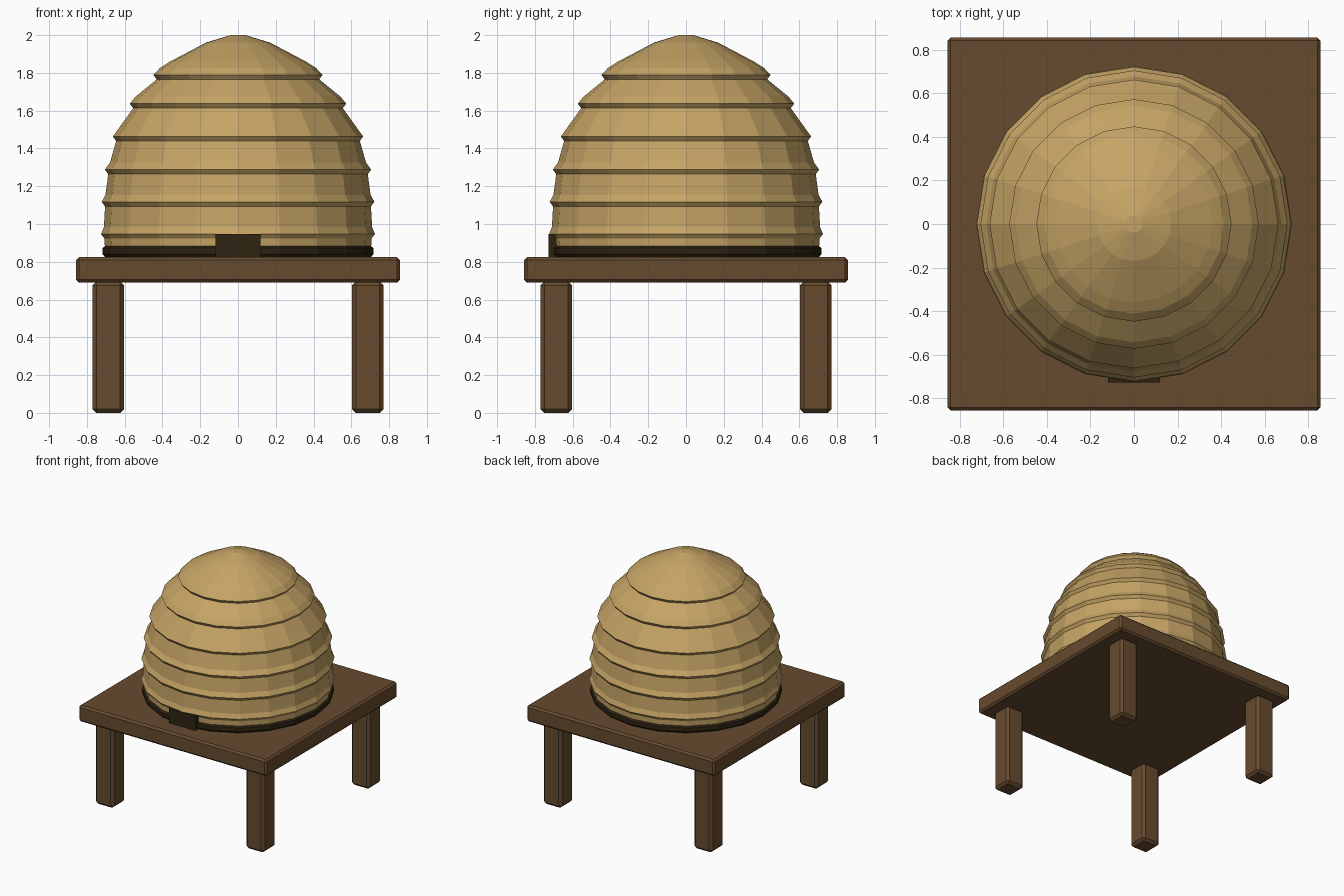
import bpy, bmesh, math

if "Cube" in bpy.data.objects:
    bpy.data.objects.remove(bpy.data.objects["Cube"])


def material(name, rgb):
    m = bpy.data.materials.new(name)
    m.diffuse_color = (*rgb, 1)
    m.use_nodes = True
    m.node_tree.nodes["Principled BSDF"].inputs["Base Color"].default_value = m.diffuse_color
    return m


straw = material("straw", (0.56, 0.37, 0.13))
wood = material("brown wood", (0.135, 0.070, 0.028))
dark = material("dark hollow", (0.028, 0.017, 0.006))


def finish(name, bm, mat):
    bmesh.ops.recalc_face_normals(bm, faces=bm.faces)
    me = bpy.data.meshes.new(name)
    bm.to_mesh(me)
    bm.free()
    me.materials.append(mat)
    ob = bpy.data.objects.new(name, me)
    bpy.context.collection.objects.link(ob)
    return ob


def box(name, lo, hi, mat, bevel=0):
    bm = bmesh.new()
    bmesh.ops.create_cube(bm, size=1)
    for v in bm.verts:
        v.co = [(a + b) / 2 + c * (b - a) for a, b, c in zip(lo, hi, v.co)]
    if bevel:
        bmesh.ops.bevel(bm, geom=bm.edges[:], offset=bevel, segments=1,
                        affect='EDGES', profile=0.5)
    return finish(name, bm, mat)


def lathe(name, profile, mat, sides=20):
    """Revolve (radius, height) points round z and close both ends."""
    bm = bmesh.new()
    rings = []
    for r, z in profile:
        rings.append([bm.verts.new((r * math.sin(2 * math.pi * i / sides),
                                    r * math.cos(2 * math.pi * i / sides), z))
                      for i in range(sides)])
    for a, b in zip(rings, rings[1:]):
        for i in range(sides):
            j = (i + 1) % sides
            bm.faces.new((a[i], a[j], b[j], b[i]))
    bm.faces.new(rings[0])
    bm.faces.new(rings[-1])
    return finish(name, bm, mat)


# Stand: square board on four chamfered legs
box("stand_board", (-0.857, -0.857, 0.69), (0.857, 0.857, 0.825), wood, 0.015)
for sx, side in ((-1, "left"), (1, "right")):
    for sy, end in ((-1, "front"), (1, "back")):
        x, y, h = sx * 0.687, sy * 0.687, 0.083
        box(f"leg_{end}_{side}", (x - h, y - h, 0), (x + h, y + h, 0.695), wood, 0.02)

# Straw dome: each coil flares to a ridge and tucks back underneath
ridges = [(0.725, 0.947), (0.722, 1.117), (0.705, 1.288),
          (0.663, 1.463), (0.573, 1.637), (0.448, 1.79)]
profile = [(0.70, 0.83), (0.705, 0.88)]
above = [0.71, 0.702, 0.678, 0.636, 0.543, 0.412]
for (r, z), top in zip(ridges, above):
    profile += [(r - 0.018, z - 0.024), (r, z), (top, z + 0.037)]
profile += [(0.36, 1.86), (0.17, 1.96), (0.04, 2.0)]
lathe("straw_dome", profile, straw)

# Dark ring under the dome
lathe("base_ring", [(0.70, 0.82), (0.717, 0.84), (0.717, 0.872), (0.70, 0.887)], dark)

# Entrance at the front
box("entrance", (-0.12, -0.727, 0.82), (0.12, -0.62, 0.947), dark)
